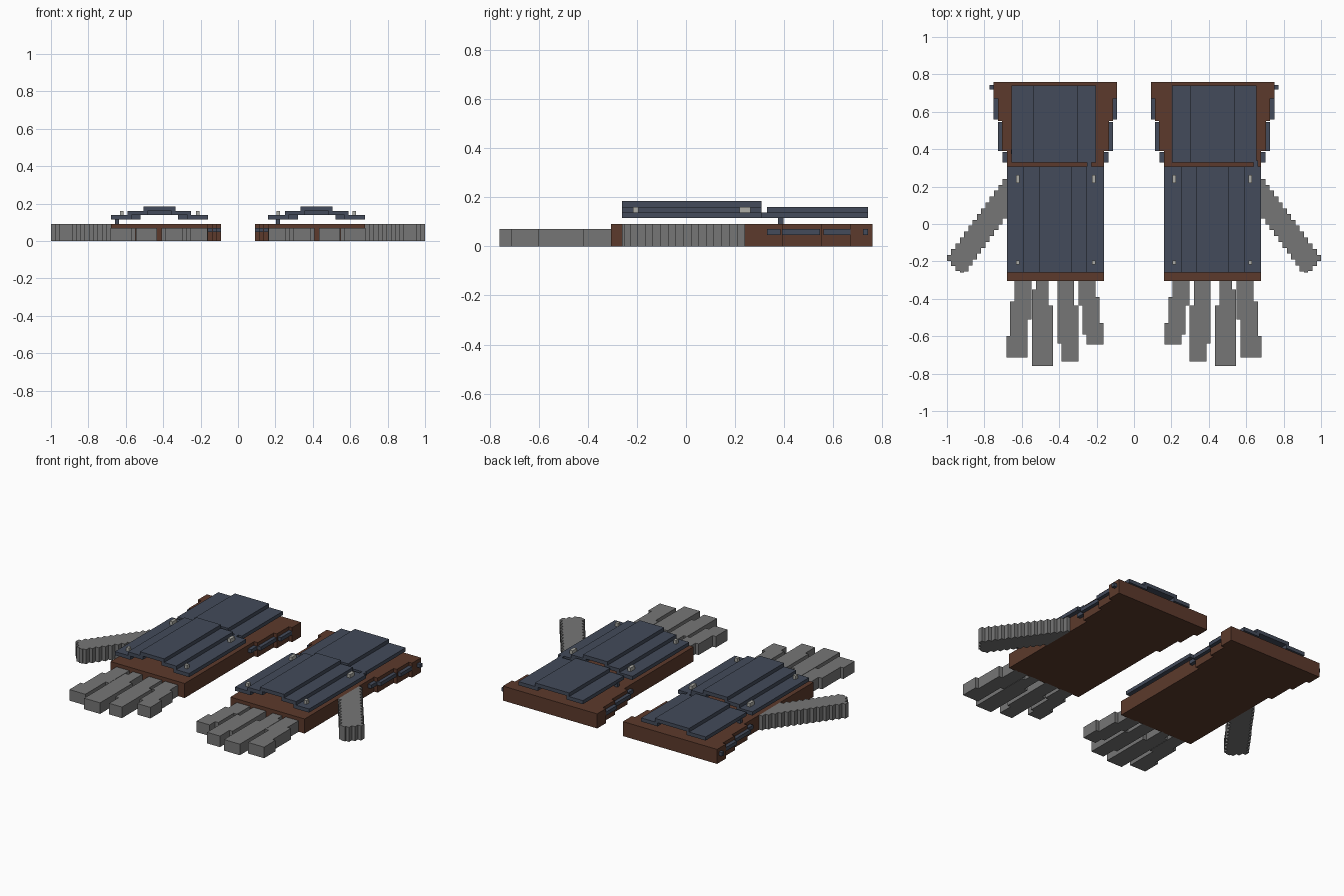
import bpy, bmesh, math

if "Cube" in bpy.data.objects:
    bpy.data.objects.remove(bpy.data.objects["Cube"])


def material(name, rgb):
    m = bpy.data.materials.new(name)
    m.diffuse_color = (*rgb, 1)
    m.use_nodes = True
    m.node_tree.nodes["Principled BSDF"].inputs["Base Color"].default_value = m.diffuse_color
    return m


LEATHER = material("brown leather", (0.107, 0.042, 0.025))
STEEL = material("blue steel", (0.056, 0.070, 0.103))
CLOTH = material("grey cloth", (0.18, 0.18, 0.18))
RIVET = material("pale rivet", (0.42, 0.42, 0.39))


def finish(bm, name, mat):
    bmesh.ops.recalc_face_normals(bm, faces=bm.faces)
    me = bpy.data.meshes.new(name)
    bm.to_mesh(me)
    bm.free()
    me.materials.append(mat)
    bpy.context.collection.objects.link(bpy.data.objects.new(name, me))


def stair(name, mat, side, segs, z0, z1, along_x=False):
    """Extruded stepped outline; segs = (start, end, low edge, high edge)."""
    low, high = [], []
    for s, e, a, b in segs:
        low += [(s, a), (e, a)]
        high += [(s, b), (e, b)]
    pts = []
    for p in low + high[::-1]:
        if not pts or p != pts[-1]:
            pts.append(p)
    bm = bmesh.new()
    vs = [bm.verts.new((side * (s if along_x else w), w if along_x else s, z0)) for s, w in pts]
    face = bm.faces.new(vs)
    ext = bmesh.ops.extrude_face_region(bm, geom=[face])["geom"]
    up = [v for v in ext if isinstance(v, bmesh.types.BMVert)]
    bmesh.ops.translate(bm, verts=up, vec=(0, 0, z1 - z0))
    finish(bm, name, mat)


def boxes(name, mat, side, items):
    """Boxes given as (x0, x1, y0, y1, z0, z1)."""
    bm = bmesh.new()
    for x0, x1, y0, y1, z0, z1 in items:
        vs = bmesh.ops.create_cube(bm, size=1)["verts"]
        bmesh.ops.scale(bm, verts=vs, vec=(x1 - x0, y1 - y0, z1 - z0))
        bmesh.ops.translate(bm, verts=vs, vec=(side * (x0 + x1) / 2, (y0 + y1) / 2, (z0 + z1) / 2))
    finish(bm, name, mat)


MID = 0.42          # centre line of one glove
ZA, ZB, ZC, ZD = 0.115, 0.138, 0.161, 0.184   # plate levels

FINGERS = {
    "index_finger": [(-.30, -.415, .547, .638), (-.415, -.51, .547, .662),
                     (-.51, -.60, .57, .662), (-.60, -.713, .57, .682)],
    "middle_finger": [(-.30, -.35, .457, .523), (-.35, -.435, .457, .545),
                      (-.435, -.76, .434, .545)],
    "ring_finger": [(-.30, -.435, .32, .41), (-.435, -.64, .298, .41),
                    (-.64, -.735, .298, .388)],
    "little_finger": [(-.30, -.39, .206, .298), (-.39, -.435, .184, .298),
                      (-.435, -.53, .184, .275), (-.53, -.59, .162, .275),
                      (-.59, -.645, .162, .253)],
}

# thumb: narrow columns stepping down and outwards
N = 14
THUMB = []
W = 0.32 / N
for i in range(N):
    x = 0.68 + i * W
    top = 0.24 - 0.405 * i / (N - 1)
    bottom = max(0.03 - 1.38 * (x - 0.68), -0.26)
    if x > 0.93:
        bottom = -0.26 + 1.2 * (x - 0.925)
    THUMB.append((x, x + W, round(bottom, 3), round(top, 3)))

for side, tag in ((1, "right"), (-1, "left")):
    # leather palm with a flared stepped cuff
    stair(tag + "_leather_base", LEATHER, side,
          [(-.305, .39, MID - .26, MID + .26), (.39, .55, MID - .285, MID + .285),
           (.55, .67, MID - .307, MID + .307), (.67, .76, MID - .33, MID + .33)], 0, .092)

    # fingers and thumb
    for name, segs in FINGERS.items():
        stair(tag + "_" + name, CLOTH, side, segs, 0, .07)
    stair(tag + "_thumb", CLOTH, side, THUMB, 0, .092, along_x=True)

    # thin strips along the cuff sides
    strips = []
    for y0, y1, h in ((.33, .385, .283), (.39, .545, .307), (.56, .67, .33)):
        for s in (-1, 1):
            a, b = sorted((MID + s * (h - .03), MID + s * h))
            strips.append((a, b, y0, y1, .047, .07))
    strips.append((.74, .772, .72, .742, .047, .07))
    boxes(tag + "_cuff_side_strips", STEEL, side, strips)

    # arched layers of plate over the hand
    boxes(tag + "_hand_plates", STEEL, side, [
        (.16, .27, -.26, .308, ZA, ZB), (.57, .68, -.26, .308, ZA, ZB),
        (.25, .355, -.26, .308, ZB, ZC), (.485, .59, -.26, .308, ZB, ZC),
        (.335, .505, -.26, .308, ZC, ZD)])

    # plates over the cuff, with the tab and post that hold them
    p = .213 if side == 1 else .647
    t = .65 if side == 1 else .24
    boxes(tag + "_cuff_plates", STEEL, side, [
        (.204, .32, .33, .74, ZA, ZB), (.52, .656, .33, .74, ZA, ZB),
        (.30, .54, .33, .74, ZB, ZC),
        (t - .012, t + .012, .30, .34, ZA, ZB)])
    boxes(tag + "_cuff_post", STEEL, side, [(p - .011, p + .011, .375, .397, .09, ZA + .005)])

    # rivets at the hand plate corners
    boxes(tag + "_rivets", RIVET, side, [
        (x - .01, x + .01, y0, y1, ZB - .002, ZC)
        for x in (.215, .622) for y0, y1 in ((.218, .262), (-.216, -.194))])
